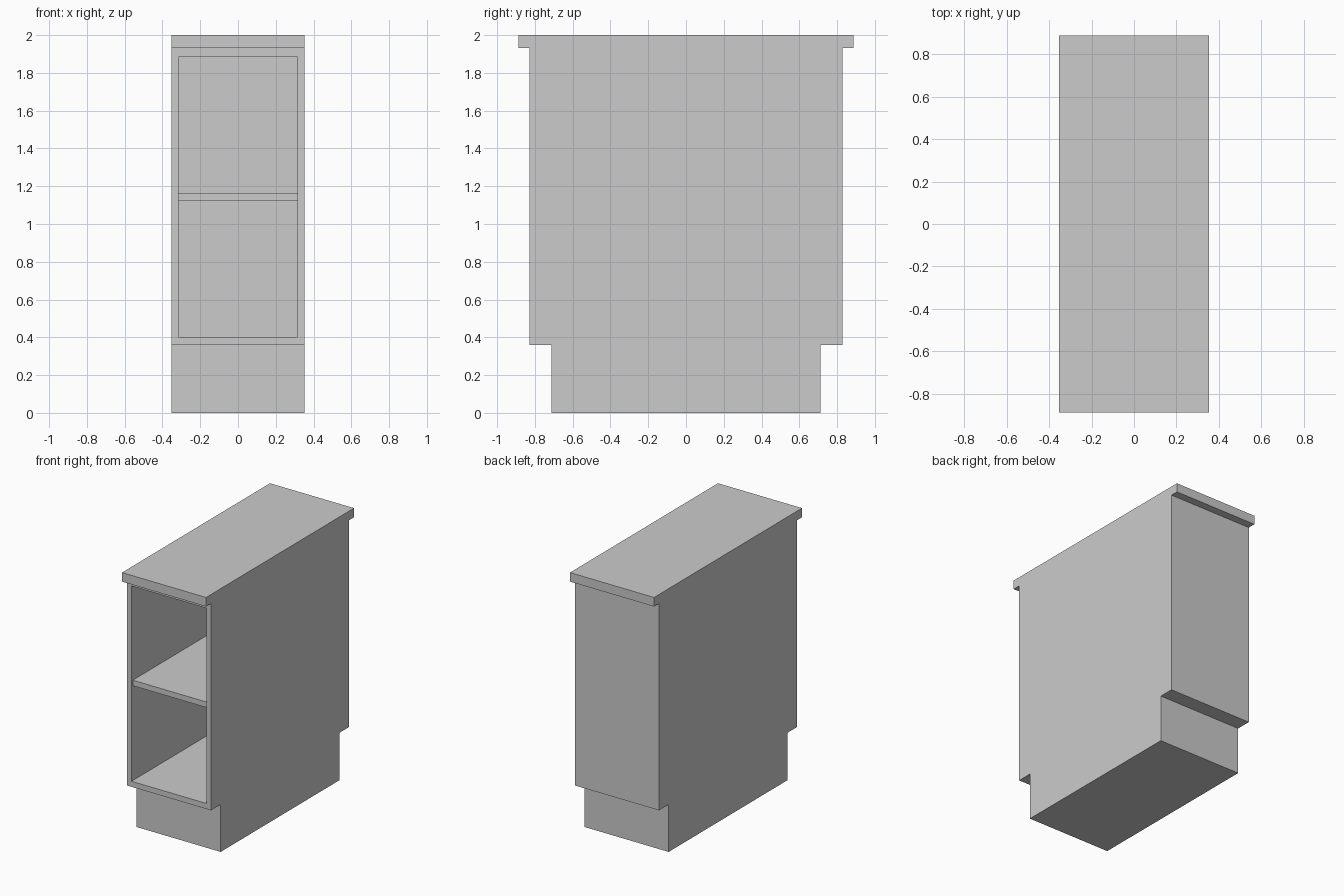
import bpy, bmesh

if "Cube" in bpy.data.objects:
    bpy.data.objects.remove(bpy.data.objects["Cube"])

HALF_W = 0.353
OPEN_W = 0.315
BACK_Y = 0.79
FRONT_Y = -0.828


def make_object(name, bm):
    bmesh.ops.recalc_face_normals(bm, faces=bm.faces)
    mesh = bpy.data.meshes.new(name)
    bm.to_mesh(mesh)
    bm.free()
    obj = bpy.data.objects.new(name, mesh)
    bpy.context.collection.objects.link(obj)
    return obj


def box(name, lo, hi):
    bm = bmesh.new()
    bmesh.ops.create_cube(bm, size=1)
    for v in bm.verts:
        v.co = [hi[i] if v.co[i] > 0 else lo[i] for i in range(3)]
    return make_object(name, bm)


# Carcass: toe kick, body and overhanging worktop as one mirrored side profile
half = [(0.712, 0), (0.712, 0.36), (0.828, 0.36),
        (0.828, 1.931), (0.888, 1.931), (0.888, 2.0)]
outline = half + [(-y, z) for y, z in reversed(half)]
bm = bmesh.new()
side = bm.faces.new([bm.verts.new((-HALF_W, y, z)) for y, z in outline])
ext = bmesh.ops.extrude_face_region(bm, geom=[side])
new_verts = [g for g in ext["geom"] if isinstance(g, bmesh.types.BMVert)]
bmesh.ops.translate(bm, verts=new_verts, vec=(2 * HALF_W, 0, 0))
cabinet = make_object("cabinet_carcass", bm)

# Open compartment cut in from the front
cutter = box("compartment_cutter", (-OPEN_W, -1.0, 0.402), (OPEN_W, BACK_Y, 1.885))
cutter.hide_render = True
mod = cabinet.modifiers.new("compartment", "BOOLEAN")
mod.operation = "DIFFERENCE"
mod.solver = "EXACT"
mod.object = cutter
bpy.context.view_layer.objects.active = cabinet
cabinet.select_set(True)
bpy.ops.object.modifier_apply(modifier=mod.name)
bpy.data.objects.remove(cutter)

# Middle shelf, slightly set back from the front edge
box("shelf", (-OPEN_W, FRONT_Y + 0.015, 1.122), (OPEN_W, BACK_Y, 1.164))
